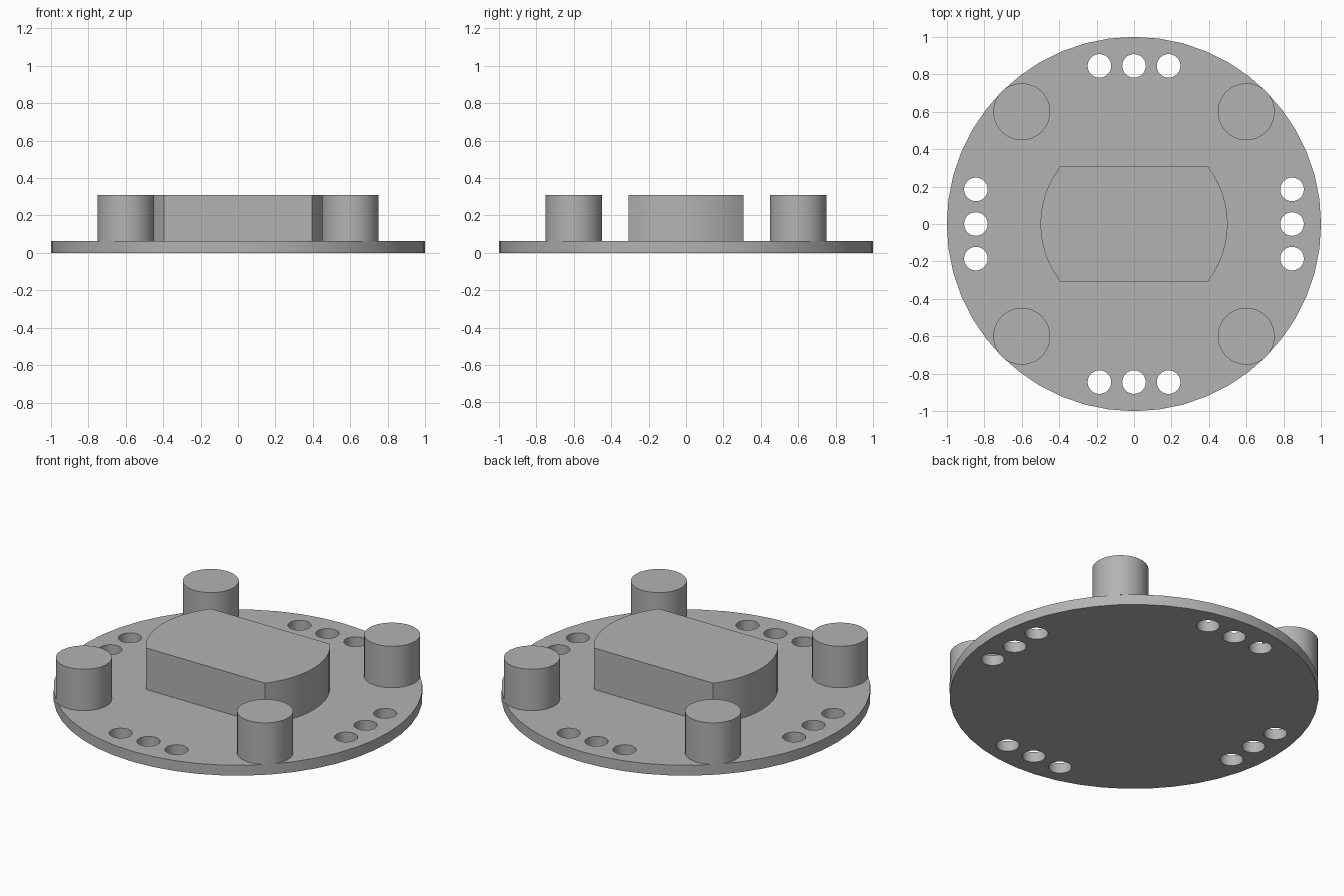
import bpy
import bmesh
from math import asin, cos, sin, pi, radians

cube = bpy.data.objects.get("Cube")
if cube:
    bpy.data.objects.remove(cube, do_unlink=True)

# Single plain grey
grey = bpy.data.materials.new("plain grey")
grey.use_nodes = True
colour = (0.45, 0.45, 0.45, 1)
grey.diffuse_color = colour
grey.node_tree.nodes["Principled BSDF"].inputs["Base Color"].default_value = colour

PLATE_TOP = 0.062
TOP = 0.31


def prism(name, outline, z0, z1):
    """Extrude a closed outline between two heights."""
    bm = bmesh.new()
    face = bm.faces.new([bm.verts.new((x, y, z0)) for x, y in outline])
    grown = bmesh.ops.extrude_face_region(bm, geom=[face])["geom"]
    verts = [g for g in grown if isinstance(g, bmesh.types.BMVert)]
    bmesh.ops.translate(bm, verts=verts, vec=(0, 0, z1 - z0))
    bmesh.ops.recalc_face_normals(bm, faces=bm.faces)
    mesh = bpy.data.meshes.new(name)
    bm.to_mesh(mesh)
    bm.free()
    mesh.materials.append(grey)
    obj = bpy.data.objects.new(name, mesh)
    bpy.context.collection.objects.link(obj)
    return obj


def arc(radius, start, end, steps, cx=0, cy=0):
    angles = [start + (end - start) * i / steps for i in range(steps + 1)]
    return [(cx + radius * cos(a), cy + radius * sin(a)) for a in angles]


def circle(radius, sides, cx=0, cy=0):
    return arc(radius, 0, 2 * pi, sides, cx, cy)[:-1]


def smooth(obj):
    bpy.ops.object.select_all(action="DESELECT")
    obj.select_set(True)
    bpy.context.view_layer.objects.active = obj
    bpy.ops.object.shade_smooth_by_angle(angle=radians(30))


# Round base plate
plate = prism("base_plate", circle(1, 48), 0, PLATE_TOP)

# Three drilled holes on each of the four sides
cutters = bpy.data.collections.new("hole_cutters")
bpy.context.scene.collection.children.link(cutters)
for side in range(4):
    a = side * pi / 2
    for offset in (-0.185, 0, 0.185):
        x = 0.845 * cos(a) - offset * sin(a)
        y = 0.845 * sin(a) + offset * cos(a)
        cutter = prism("hole_cutter", circle(0.063, 32, x, y), -0.1, 0.2)
        bpy.context.collection.objects.unlink(cutter)
        cutters.objects.link(cutter)
        cutter.hide_render = True
        cutter.display_type = "WIRE"

drill = plate.modifiers.new("drill holes", "BOOLEAN")
drill.operation = "DIFFERENCE"
drill.solver = "EXACT"
drill.operand_type = "COLLECTION"
drill.collection = cutters
bpy.ops.object.select_all(action="DESELECT")
plate.select_set(True)
bpy.context.view_layer.objects.active = plate
bpy.ops.object.modifier_apply(modifier=drill.name)
for cutter in list(cutters.objects):
    bpy.data.objects.remove(cutter, do_unlink=True)
bpy.data.collections.remove(cutters)
smooth(plate)

# Central block: flat front and back, rounded ends
half = asin(0.307 / 0.5)
outline = arc(0.5, -half, half, 12) + arc(0.5, pi - half, pi + half, 12)
smooth(prism("centre_block", outline, PLATE_TOP, TOP))

# Four round posts
for depth, y in (("front", -0.6), ("back", 0.6)):
    for hand, x in (("right", -0.6), ("left", 0.6)):
        smooth(prism(f"{depth}_{hand}_post", circle(0.152, 48, x, y), PLATE_TOP, TOP))
